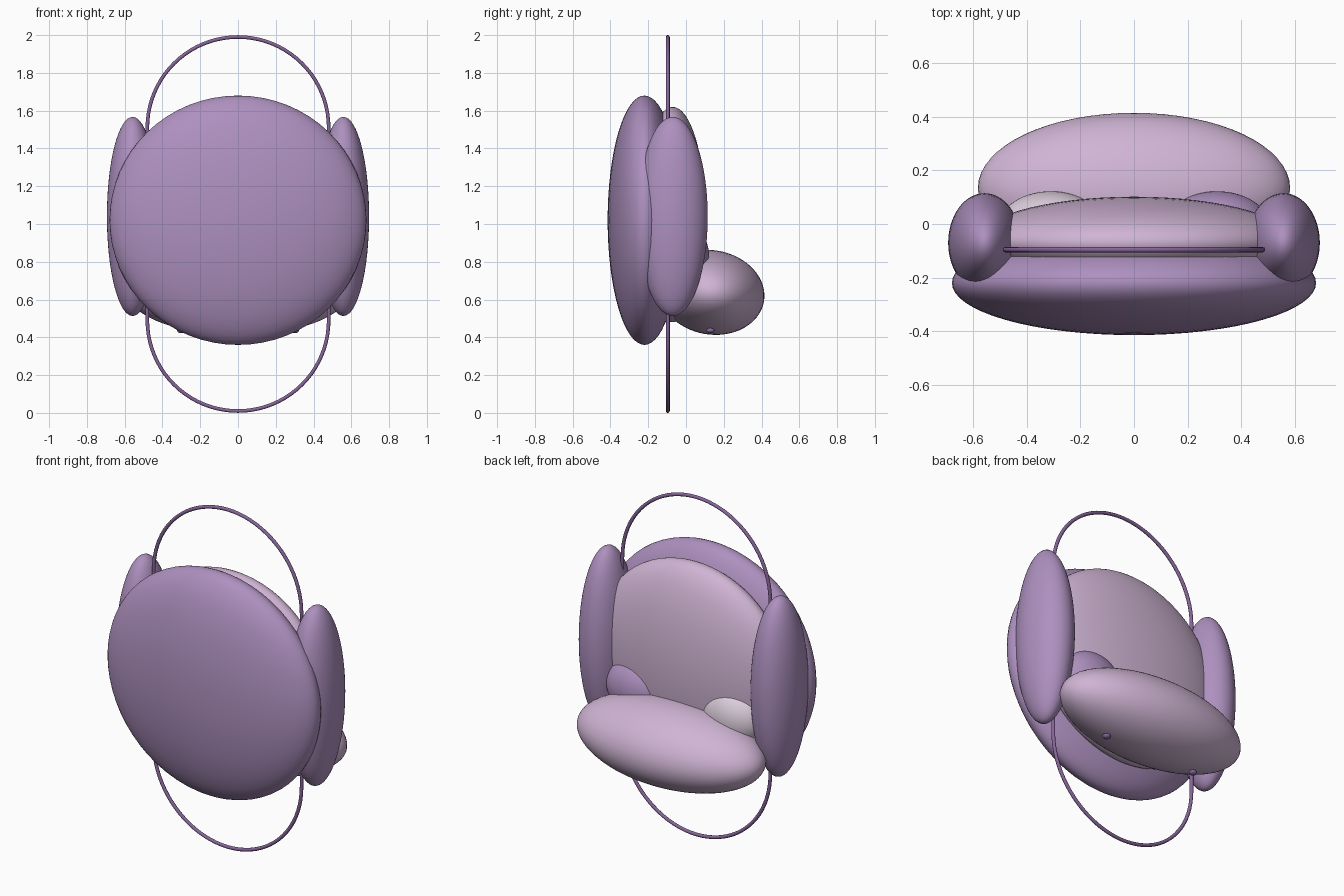
import bpy, math

if "Cube" in bpy.data.objects:
    bpy.data.objects.remove(bpy.data.objects["Cube"])


def material(name, rgb):
    m = bpy.data.materials.new(name)
    m.diffuse_color = (*rgb, 1)
    m.use_nodes = True
    m.node_tree.nodes["Principled BSDF"].inputs["Base Color"].default_value = m.diffuse_color
    return m


PURPLE = material("purple", (0.42, 0.28, 0.52))
LILAC = material("lilac", (0.63, 0.46, 0.66))
PALE = material("pale_lilac", (0.72, 0.62, 0.72))
FRAME = material("frame_purple", (0.24, 0.13, 0.32))


def ellipsoid(name, centre, radii, mat, tilt=0, segments=64, rings=32):
    bpy.ops.mesh.primitive_uv_sphere_add(segments=segments, ring_count=rings, radius=1,
                                         location=centre, rotation=(tilt, 0, 0))
    ob = bpy.context.object
    ob.name = name
    ob.scale = radii
    ob.data.materials.append(mat)
    bpy.ops.object.shade_smooth()
    return ob


# Padded shell, backrest and seat
ellipsoid("shell", (0, -0.22, 1.02), (0.68, 0.195, 0.66), PURPLE)
ellipsoid("back_cushion", (0, -0.07, 1.05), (0.60, 0.172, 0.57), LILAC)
ellipsoid("seat", (0, 0.135, 0.638), (0.583, 0.282, 0.223), LILAC, math.radians(-10))

# Mirrored arms, pillows and under-seat studs
for side, s, pillow_mat in (("left", -1, PALE), ("right", 1, PURPLE)):
    ellipsoid(side + "_arm", (s * 0.558, -0.07, 1.04), (0.136, 0.185, 0.527), PURPLE)
    ellipsoid(side + "_pillow", (s * 0.31, 0.0, 0.83), (0.19, 0.122, 0.165), pillow_mat)
    ellipsoid(side + "_stud", (s * 0.30, 0.13, 0.436), (0.022, 0.022, 0.014), FRAME,
              segments=24, rings=12)

# Wire hoop: two half circles joined by straight sides
R, N = 0.48, 40
points = []
for centre_z, start in ((1.51, 0), (0.49, math.pi)):
    for i in range(N + 1):
        a = start + math.pi * i / N
        points.append((R * math.cos(a), -0.096, centre_z + R * math.sin(a), 1))
curve = bpy.data.curves.new("hoop_frame", 'CURVE')
curve.dimensions = '3D'
curve.bevel_depth = 0.01
curve.bevel_resolution = 3
spline = curve.splines.new('POLY')
spline.points.add(len(points) - 1)
for p, co in zip(spline.points, points):
    p.co = co
spline.use_cyclic_u = True
hoop = bpy.data.objects.new("hoop_frame", curve)
bpy.context.collection.objects.link(hoop)
curve.materials.append(FRAME)
bpy.ops.object.select_all(action='DESELECT')
hoop.select_set(True)
bpy.context.view_layer.objects.active = hoop
bpy.ops.object.convert(target='MESH')
bpy.ops.object.shade_smooth()
